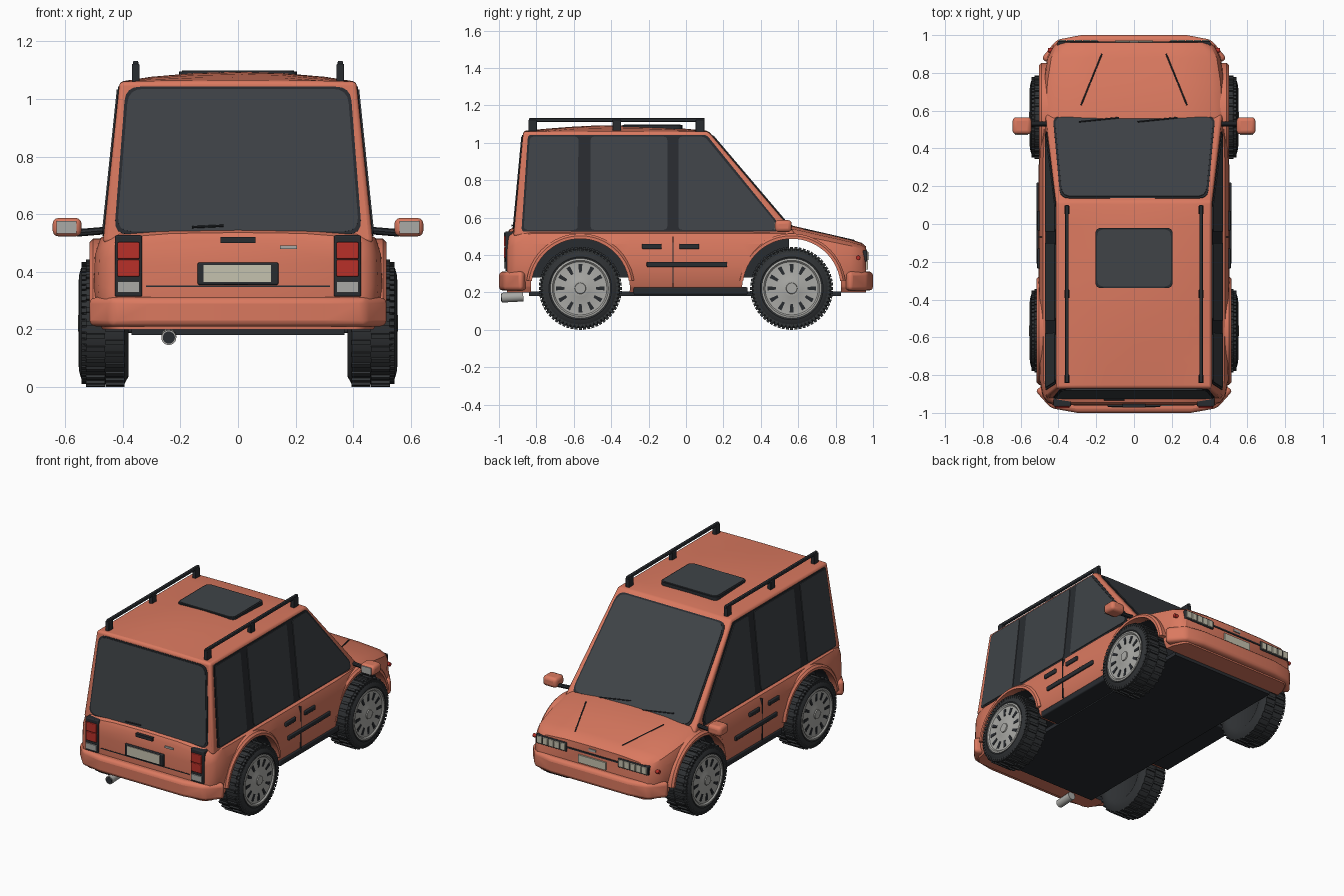
import bpy, bmesh
from math import sin, cos, pi, radians
from mathutils import Vector

if "Cube" in bpy.data.objects:
    bpy.data.objects.remove(bpy.data.objects["Cube"])


def material(name, r, g, b):
    m = bpy.data.materials.new(name)
    m.use_nodes = True
    m.diffuse_color = (r, g, b, 1)
    m.node_tree.nodes["Principled BSDF"].inputs["Base Color"].default_value = (r, g, b, 1)
    return m


PAINT = material("coral paint", 0.70, 0.19, 0.115)
GLASS = material("dark glass", 0.05, 0.057, 0.064)
TRIM = material("black trim", 0.022, 0.025, 0.03)
RUBBER = material("tyre rubber", 0.03, 0.033, 0.036)
SILVER = material("silver", 0.40, 0.40, 0.38)
CREAM = material("lamp cream", 0.56, 0.54, 0.43)
RED = material("lamp red", 0.48, 0.03, 0.022)


# Each part is a list of rings; neighbouring rings are bridged and the ends capped
def build(name, parts, mat, mirror=False, bevel=0, angle=35):
    bm = bmesh.new()
    for rings in parts:
        loops = [[bm.verts.new(p) for p in ring] for ring in rings]
        n = len(loops[0])
        for a, b in zip(loops, loops[1:]):
            for i in range(n):
                j = (i + 1) % n
                bm.faces.new((a[i], a[j], b[j], b[i]))
        bm.faces.new(loops[0])
        bm.faces.new(loops[-1])
    bmesh.ops.recalc_face_normals(bm, faces=bm.faces)
    mesh = bpy.data.meshes.new(name)
    bm.to_mesh(mesh)
    bm.free()
    mesh.materials.append(mat)
    ob = bpy.data.objects.new(name, mesh)
    bpy.context.collection.objects.link(ob)
    if bevel:
        mod = ob.modifiers.new("bevel", "BEVEL")
        mod.width, mod.segments, mod.limit_method = bevel, 3, "ANGLE"
    if mirror:
        ob.modifiers.new("mirror", "MIRROR")
    smooth(ob, 75 if bevel else angle)
    return ob


def smooth(ob, angle):
    bpy.ops.object.select_all(action="DESELECT")
    ob.select_set(True)
    bpy.context.view_layer.objects.active = ob
    bpy.ops.object.shade_smooth_by_angle(angle=radians(angle))


def prism(points, vec):
    pts = [Vector(p) for p in points]
    return [pts, [p + Vector(vec) for p in pts]]


def box(x0, x1, y0, y1, z0, z1):
    return prism([(x0, y0, z0), (x1, y0, z0), (x1, y1, z0), (x0, y1, z0)], (0, 0, z1 - z0))


def bar(p, q, r, n=8):
    p, q = Vector(p), Vector(q)
    rot = (q - p).to_track_quat("Z", "Y")
    ring = [rot @ Vector((r * cos(2 * pi * i / n), r * sin(2 * pi * i / n), 0)) for i in range(n)]
    return [[p + v for v in ring], [q + v for v in ring]]


def lathe(profile, n=48, y=0, z=0):
    return [[(x, y + r * cos(2 * pi * i / n), z + r * sin(2 * pi * i / n)) for i in range(n)]
            for x, r in profile]


def rounded(corners, r):
    out = []
    pts = [Vector(c) for c in corners]
    for i, p in enumerate(pts):
        a = p + (pts[i - 1] - p).normalized() * r
        b = p + (pts[(i + 1) % len(pts)] - p).normalized() * r
        for t in (0, 0.25, 0.5, 0.75, 1):
            out.append(a * (1 - t) ** 2 + p * 2 * t * (1 - t) + b * t * t)
    return out


# Lower body: sections along y as (y, half width, top height)
def section(y, w, top):
    half = [(w - 0.03, 0), (w - 0.008, 0.1), (w, 0.45), (w - 0.004, 0.75), (w - 0.022, 0.91),
            (w - 0.065, 0.985), (w * 0.5, 1.025)]
    full = half + [(0, 1.035)] + [(-x, f) for x, f in reversed(half)]
    return [(x, y, 0.2 + (top - 0.2) * f) for x, f in full]


stations = [(-0.957, 0.43, 0.50), (-0.945, 0.46, 0.525), (-0.91, 0.485, 0.54), (-0.83, 0.5, 0.545),
            (-0.3, 0.505, 0.545), (0.3, 0.505, 0.545), (0.57, 0.492, 0.545), (0.75, 0.48, 0.504),
            (0.88, 0.46, 0.474), (0.94, 0.43, 0.456), (0.962, 0.40, 0.438)]
body = build("lower_body", [[section(*s) for s in stations]], PAINT)
body.data.materials.append(TRIM)

# Wheel arches cut right through; the cut faces take the trim slot
AXLE, HUB = 0.565, 0.225
for side in (-1, 1):
    cutter = build("arch_cutter", [lathe([(-0.7, 0.265), (0.7, 0.265)], 64, side * AXLE, HUB)], PAINT)
    cutter.data.materials.append(TRIM)
    for f in cutter.data.polygons:
        f.material_index = 1
    cutter.hide_render = True
    mod = body.modifiers.new("arch", "BOOLEAN")
    mod.operation, mod.solver, mod.object = "DIFFERENCE", "EXACT", cutter
    bpy.context.view_layer.objects.active = body
    bpy.ops.object.modifier_apply(modifier=mod.name)
    bpy.data.objects.remove(cutter)
smooth(body, 35)

# Arch flares
for side, name, x0, x1 in ((-1, "rear", 0.47, 0.515), (1, "front", 0.44, 0.502)):
    rings = []
    for i in range(29):
        a = radians(8 + 164 * i / 28)
        rings.append([(x, side * AXLE + r * cos(a), HUB + r * sin(a))
                      for x, r in ((x0, 0.262), (x1, 0.262), (x1, 0.278), (x1 - 0.012, 0.29), (x0, 0.29))])
    build(name + "_arch_flare", [rings], PAINT, mirror=True)

# Cabin shell with a crowned roof
def side_x(z):
    return 0.466 - (z - 0.53) * 0.104


def front_y(z):
    return 0.57 - (z - 0.53) * 0.85


def rear_y(z):
    return -0.92 + (z - 0.53) * 0.094


rings = []
for i in range(9):
    t = i / 8
    crown = 0.004 + 0.03 * sin(pi * t)
    half = [(side_x(0.5), 0.5, 0), (side_x(1.06), 1.06, 0), (0.3, 1.06, 0.5), (0.15, 1.06, 0.87)]
    half = half + [(0, 1.06, 1)] + [(-x, z, c) for x, z, c in reversed(half)]
    rings.append([(x, rear_y(z) * (1 - t) + front_y(z) * t, z + c * crown) for x, z, c in half])
build("cabin_shell", [rings], PAINT, bevel=0.014)


# Glazing plates lying on the cabin faces
def side_plate(corners, r, t):
    return prism([(side_x(p.y) - 0.002, p.x, p.y) for p in rounded(corners, r)], (t + 0.002, 0, 0))


def end_plate(edge, w0, w1, z0, z1, r, vec):
    pts = rounded([(-w0, z0), (w0, z0), (w1, z1), (-w1, z1)], r)
    return prism([(p.x, edge(p.y), p.y) for p in pts], vec)


build("side_window_seal", [side_plate([(-0.88, 0.525), (0.49, 0.525), (0.49, 0.575), (0.11, 1.043),
                                       (-0.845, 1.043)], 0.02, 0.003)], TRIM, mirror=True)
panes = [[(-0.868, 0.535), (-0.58, 0.535), (-0.575, 1.033), (-0.835, 1.033)],
         [(-0.51, 0.535), (-0.10, 0.535), (-0.10, 1.033), (-0.51, 1.033)],
         [(-0.04, 0.535), (0.478, 0.535), (0.478, 0.575), (0.10, 1.033), (-0.04, 1.033)]]
build("side_windows", [side_plate(p, 0.02, 0.007) for p in panes], GLASS, mirror=True)
for name, edge, d in (("windscreen", front_y, Vector((0, 0.76, 0.65))),
                      ("rear_window", rear_y, Vector((0, -1, 0.09)))):
    build(name + "_seal", [end_plate(edge, 0.43, 0.39, 0.53, 1.042, 0.05, d * 0.004)], TRIM)
    build(name, [end_plate(edge, 0.42, 0.38, 0.54, 1.034, 0.05, d * 0.008)], GLASS)
wipers = [bar((x, front_y(z0) + 0.01, z0 + 0.006), (x + 0.21, front_y(z1) + 0.01, z1 + 0.006), 0.004)
          for x, z0, z1 in ((-0.29, 0.575, 0.55), (0.02, 0.575, 0.55))]
build("wipers", wipers + [bar((-0.16, -0.93, 0.555), (-0.05, -0.93, 0.56), 0.004)], TRIM)

# Sunroof and roof rails
pts = rounded([(-0.205, -0.34), (0.205, -0.34), (0.205, -0.02), (-0.205, -0.02)], 0.035)
build("sunroof_seal", [prism([(p.x, p.y, 1.07) for p in pts], (0, 0, 0.026))], TRIM)
build("sunroof", [prism([(p.x * 0.95, -0.18 + (p.y + 0.18) * 0.94, 1.09) for p in pts],
                        (0, 0, 0.009))], GLASS)
build("roof_rails", [box(0.346, 0.364, -0.84, 0.10, 1.112, 1.132)]
      + [box(0.342, 0.368, y - 0.023, y + 0.023, 1.05, 1.122) for y in (-0.82, -0.37, 0.075)],
      TRIM, mirror=True, bevel=0.004)

# Underside, inner tub and sills
build("floor_pan", [box(-0.37, 0.37, -0.84, 0.83, 0.18, 0.205)], TRIM)
build("inner_tub", [box(-0.375, 0.375, -0.87, 0.55, 0.28, 0.52)], TRIM)
build("sills", [box(0.36, 0.5, -0.28, 0.33, 0.188, 0.228)], TRIM, mirror=True, bevel=0.008)

# Bumpers
for name, half in (("rear", [(0.3, -1), (0.44, -0.975), (0.525, -0.88), (0.48, -0.855)]),
                   ("front", [(0.28, 1), (0.41, 0.975), (0.492, 0.875), (0.45, 0.85)])):
    outline = half + [(-x, y) for x, y in reversed(half)]
    build(name + "_bumper", [prism([(x, y, 0.21) for x, y in outline], (0, 0, 0.102))],
          PAINT, bevel=0.022)

# Door details
build("door_handles", [box(0.49, 0.513, y, y + 0.105, 0.432, 0.46) for y in (-0.235, -0.035)],
      TRIM, mirror=True, bevel=0.005)
build("side_moulding", [box(0.49, 0.516, -0.21, 0.22, 0.336, 0.364)], TRIM, mirror=True, bevel=0.005)
build("door_gap", [box(0.48, 0.506, -0.072, -0.067, 0.23, 0.50)], TRIM, mirror=True)
build("bonnet_creases", [bar((0.17, 0.9, 0.477), (0.28, 0.63, 0.539), 0.004)], TRIM, mirror=True)

# Mirrors
build("mirror_housings", [box(0.543, 0.643, 0.475, 0.565, 0.523, 0.587)], PAINT, mirror=True, bevel=0.02)
build("mirror_stalks", [bar((0.44, 0.53, 0.545), (0.56, 0.53, 0.535), 0.013)], TRIM, mirror=True)
build("mirror_glass", [box(0.56, 0.63, 0.471, 0.478, 0.533, 0.577)], SILVER, mirror=True)

# Tail lamps and tailgate fittings
build("tail_lamp_frames", [box(0.333, 0.427, -0.966, -0.91, 0.314, 0.527)], TRIM, mirror=True, bevel=0.006)
build("tail_lamps", [box(0.342, 0.418, -0.974, -0.95, z, z + 0.058) for z in (0.384, 0.445)],
      RED, mirror=True, bevel=0.004)
build("reverse_lamps", [box(0.342, 0.418, -0.974, -0.95, 0.328, 0.366)], SILVER, mirror=True)
build("plate_surround", [box(-0.14, 0.14, -0.968, -0.94, 0.355, 0.432)], TRIM, bevel=0.005)
build("number_plates", [box(-0.12, 0.115, -0.972, -0.96, 0.365, 0.424),
                        box(-0.1, 0.1, 0.95, 0.972, 0.322, 0.372)], CREAM)
build("tailgate_trim", [box(-0.32, 0.32, -0.96, -0.94, 0.347, 0.352),
                        box(-0.06, 0.06, -0.972, -0.9, 0.5, 0.521)], TRIM)
build("badges", [box(0.145, 0.205, -0.964, -0.93, 0.479, 0.491),
                 box(-0.025, 0.025, 0.95, 0.968, 0.415, 0.43)], SILVER)
build("exhaust", [bar((-0.24, -0.985, 0.172), (-0.24, -0.87, 0.178), 0.026, 20)], SILVER)
build("exhaust_bore", [bar((-0.24, -0.988, 0.172), (-0.24, -0.98, 0.172), 0.021, 20)], TRIM)

# Headlamps and grille line
build("headlamp_frames", [box(0.185, 0.405, 0.92, 0.968, 0.365, 0.425)], TRIM, mirror=True, bevel=0.005)
build("headlamps", [box(0.192 + i * 0.042, 0.229 + i * 0.042, 0.95, 0.975, 0.372, 0.418)
                    for i in range(5)], CREAM, mirror=True, bevel=0.004)
build("grille_line", [box(-0.19, 0.19, 0.94, 0.967, 0.39, 0.4)], TRIM)
build("side_markers", [bar((0.42, 0.92, 0.385), (0.455, 0.92, 0.385), 0.012, 16)], RED, mirror=True)

# Wheels: one set of meshes reused on all four hubs
tyre = [lathe([(-0.07, 0.13), (-0.082, 0.15), (-0.085, 0.185), (-0.07, 0.213), (0.06, 0.213),
               (0.08, 0.19), (0.086, 0.168), (0.078, 0.15), (0.05, 0.15)])]
for k in range(60):
    a, x = pi * k / 30, -0.072 if k % 2 else -0.004
    u, v = Vector((0, cos(a), sin(a))), Vector((0, -sin(a), cos(a))) * 0.008
    for x0, x1, r0, r1 in ((x, x + 0.066, 0.205, 0.222), (0.058, 0.078, 0.185, 0.212)):
        base = [Vector((x0, 0, 0)) - v, Vector((x1, 0, 0)) - v, Vector((x1, 0, 0)) + v, Vector((x0, 0, 0)) + v]
        tyre.append(prism([p + u * r0 for p in base], u * (r1 - r0)))
rim = [lathe([(0.04, 0.16), (0.086, 0.16), (0.088, 0.15), (0.08, 0.142), (0.078, 0.06), (0.084, 0.045),
              (0.084, 0.03), (0.09, 0.028), (0.09, 0.005)])]
slots = []
for k in range(12):
    a = pi * k / 6
    u, v = Vector((0, cos(a), sin(a))), Vector((0, -sin(a), cos(a)))
    slots.append(prism([Vector((0.07, 0, 0)) + u * r + v * s for r, s in
                        ((0.085, -0.007), (0.13, -0.011), (0.13, 0.011), (0.085, 0.007))], (0.012, 0, 0)))
wheel = [build("tyre", tyre, RUBBER), build("rim", rim, SILVER), build("rim_slots", slots, TRIM)]
for part in wheel:
    for sx in (1, -1):
        for sy in (1, -1):
            ob = part if sx + sy == 2 else part.copy()
            if ob is not part:
                bpy.context.collection.objects.link(ob)
            ob.name = ("front_" if sy > 0 else "rear_") + ("left_" if sx > 0 else "right_") + part.data.name
            ob.location = (sx * 0.465, sy * AXLE, 0.222)
            ob.rotation_euler.z = 0 if sx > 0 else pi
